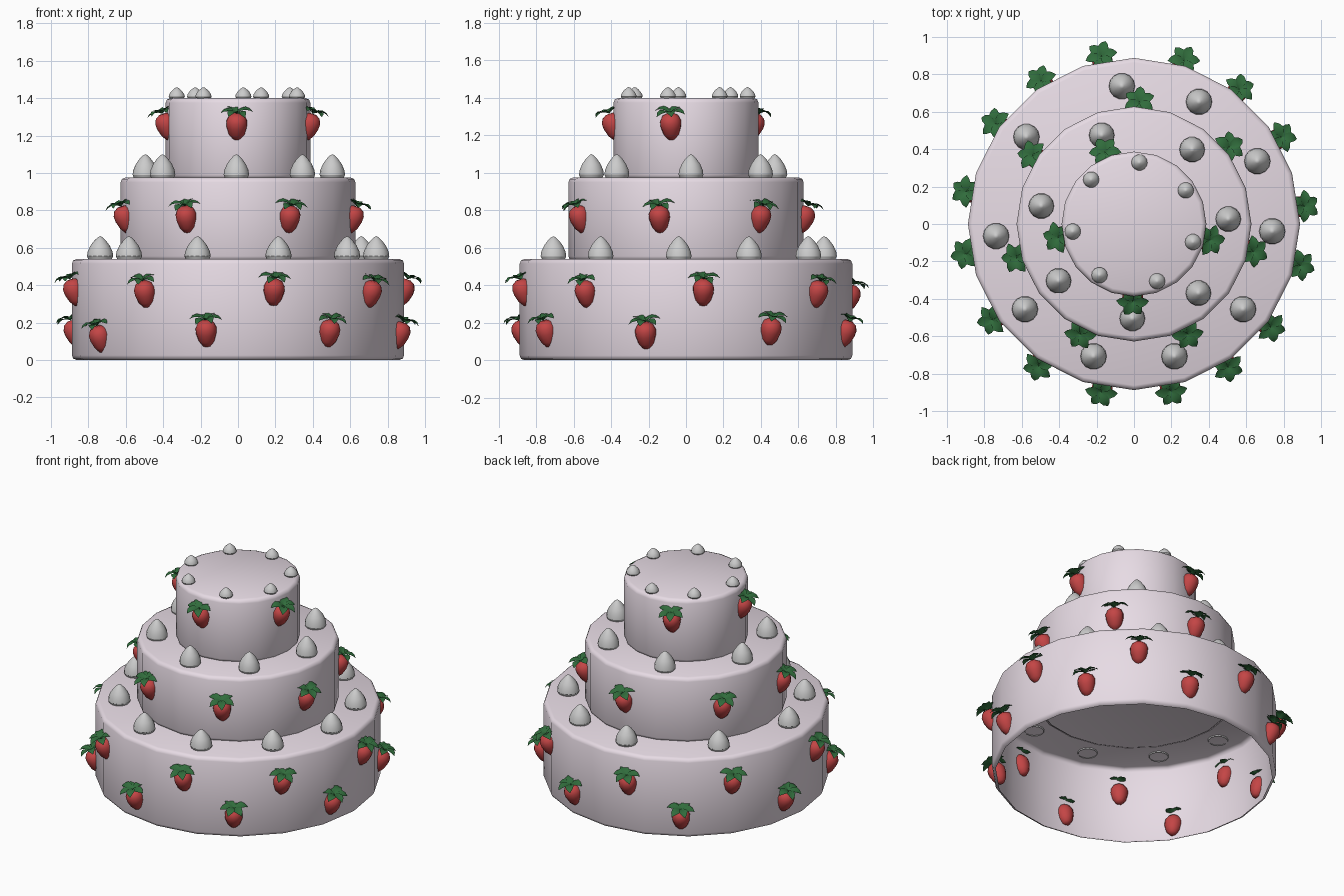
import bpy, math, random
from mathutils import Matrix

if "Cube" in bpy.data.objects:
    bpy.data.objects.remove(bpy.data.objects["Cube"])

random.seed(4)


def material(name, color):
    m = bpy.data.materials.new(name)
    m.diffuse_color = (*color, 1)
    m.use_nodes = True
    m.node_tree.nodes["Principled BSDF"].inputs["Base Color"].default_value = m.diffuse_color
    return m


ICING = material("icing", (0.80, 0.71, 0.78))
RED = material("berry_red", (0.55, 0.06, 0.06))
GREEN = material("leaf_green", (0.03, 0.15, 0.045))


def make_mesh(name, verts, faces, mat=None, angle=40):
    me = bpy.data.meshes.new(name)
    me.from_pydata(verts, [], faces)
    if mat:
        me.materials.append(mat)
    me.shade_smooth()
    me.set_sharp_from_angle(angle=math.radians(angle))
    return me


def lathe(name, profile, n, mat=None, angle=40):
    """Revolve (radius, z) points around z, from bottom to top; r = 0 makes a pole."""
    verts, faces, rings = [], [], []
    for r, z in profile:
        if r == 0:
            rings.append([len(verts)] * n)
            verts.append((0, 0, z))
        else:
            rings.append(list(range(len(verts), len(verts) + n)))
            for i in range(n):
                a = 2 * math.pi * i / n
                verts.append((r * math.cos(a), r * math.sin(a), z))
    for lo, hi in zip(rings, rings[1:]):
        for i in range(n):
            j = (i + 1) % n
            quad = [lo[i], lo[j], hi[j], hi[i]]
            faces.append(list(dict.fromkeys(quad)))
    return make_mesh(name, verts, faces, mat, angle)


def add(name, me, matrix=Matrix()):
    ob = bpy.data.objects.new(name, me)
    bpy.context.collection.objects.link(ob)
    ob.matrix_world = matrix
    return ob


# Cake tiers: rounded rims, open underneath
def tier(name, r, z0, z1):
    b = 0.025
    profile = [(r - b, z0), (r - 0.3 * b, z0 + 0.3 * b), (r, z0 + b), (r, z1 - b),
               (r - 0.3 * b, z1 - 0.3 * b), (r - b, z1), (0, z1)]
    add(name, lathe(name, profile, 20, ICING, 50))


tier("bottom_tier", 0.888, 0.0, 0.54)
tier("middle_tier", 0.628, 0.53, 0.975)
tier("top_tier", 0.387, 0.965, 1.4)

# Cream dollops: unit onion shape, scaled per tier
dollop = lathe("cream_dollop", [(0.85, -0.06), (1, 0.12), (0.95, 0.32), (0.74, 0.58),
                                (0.45, 0.8), (0.18, 0.95), (0, 1)], 14)
DOLLOPS = [
    (0.74, 0.54, 0.07, 0.122, [95, 62, 27, -3, -38, -73, -107, -142, -175, 141]),
    (0.505, 0.975, 0.068, 0.125, [110, 52, 3, -47, -91, -143, 169]),
    (0.33, 1.4, 0.043, 0.058, [85, 33, -17, -68, -124, -173, 134]),
]
for ring, z, w, h, angles in DOLLOPS:
    for deg in angles:
        a = math.radians(deg)
        loc = Matrix.Translation((ring * math.cos(a), ring * math.sin(a), z))
        add("cream_dollop", dollop, loc @ Matrix.Diagonal((w, w, h, 1)))

# Strawberry body hanging below its leaf crown
berry = lathe("strawberry", [(0, -0.148), (0.024, -0.14), (0.043, -0.112), (0.055, -0.07),
                             (0.056, -0.04), (0.044, -0.014), (0.02, 0), (0, 0)], 14, RED, 80)


# Leaf crown: six arched, creased, pointed leaves
def crown_mesh():
    rows = [(0.0, 0.006, 0.002), (0.022, 0.021, 0.015), (0.048, 0.028, 0.02),
            (0.07, 0.018, 0.014)]
    tip = (0.088, 0.004)
    verts, faces = [], []
    for k in range(6):
        a = math.radians(60 * k)
        c, s = math.cos(a), math.sin(a)
        base = len(verts)
        lift = 0.006 * (k % 2)

        def put(x, y, z):
            verts.append((x * c - y * s, x * s + y * c, z + lift))
        for x, w, z in rows:
            put(x, -w, z + 0.006)
            put(x, 0, z)
            put(x, w, z + 0.006)
        put(tip[0], 0, tip[1])
        for i in range(3):
            for j in range(2):
                p = base + 3 * i + j
                faces.append((p, p + 3, p + 4, p + 1))
        e = base + 9
        faces += [(e, e + 3, e + 1), (e + 1, e + 3, e + 2)]
    return make_mesh("leaf_crown", verts, faces, GREEN, 30)


crown = crown_mesh()


# Strawberries lean outwards from the tier wall
def strawberry(r, deg, z):
    m = (Matrix.Rotation(math.radians(deg), 4, 'Z') @ Matrix.Translation((r + 0.022, 0, z))
         @ Matrix.Rotation(math.radians(19), 4, 'Y'))
    add("strawberry", berry, m)
    add("leaf_crown", crown, m @ Matrix.Rotation(random.uniform(0, 6.28), 4, 'Z'))


BOTTOM = [(-77.5, .43), (-56.7, .21), (-37, .42), (-14, .20), (6, .43), (30.6, .22),
          (52, .42), (73, .21), (101, .40), (123, .20), (144, .42), (169, .21),
          (190, .43), (214, .18), (236, .42), (259, .21)]
for deg, z in BOTTOM:
    strawberry(0.888, deg, z)
for deg in (87.5, 39, -13, -64, -116, 196, 146):
    strawberry(0.628, deg, 0.82)
for deg in (112, -12, -91, 190):
    strawberry(0.387, deg, 1.315)
